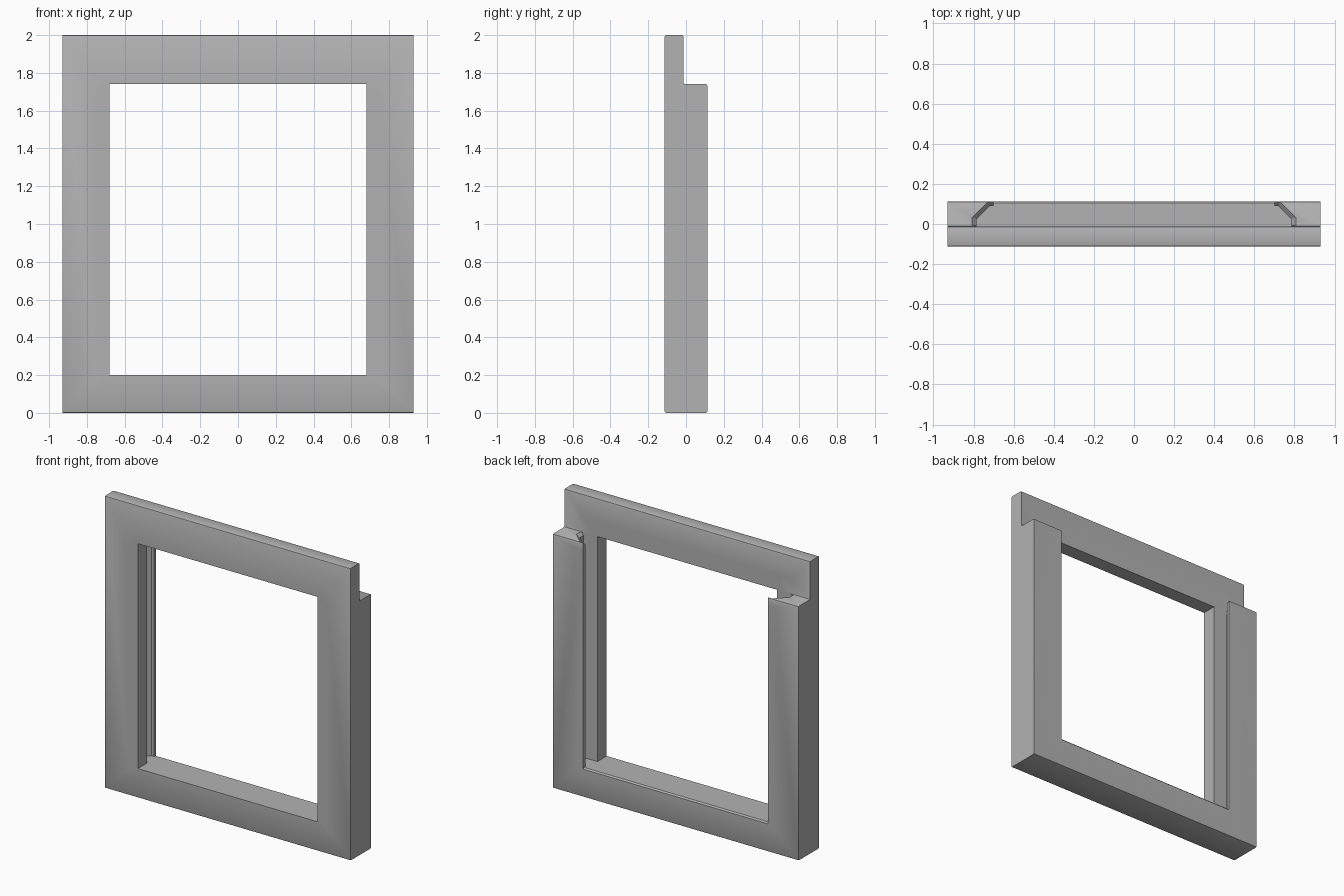
import bpy
import bmesh

cube = bpy.data.objects.get("Cube")
if cube:
    bpy.data.objects.remove(cube, do_unlink=True)

FRONT, STEP, BACK = -0.113, -0.013, 0.113   # depth levels
HALF, LEDGE, TOP, SILL = 0.93, 1.74, 2.0, 0.2

grey = bpy.data.materials.new("plain grey")
grey.use_nodes = True
colour = (0.45, 0.45, 0.45, 1)
grey.diffuse_color = colour
grey.node_tree.nodes["Principled BSDF"].inputs["Base Color"].default_value = colour


def finish(bm, name):
    bmesh.ops.recalc_face_normals(bm, faces=bm.faces)
    mesh = bpy.data.meshes.new(name)
    bm.to_mesh(mesh)
    bm.free()
    mesh.materials.append(grey)
    ob = bpy.data.objects.new(name, mesh)
    bpy.context.collection.objects.link(ob)
    return ob


def prism(lower, upper):
    """Closed solid between two matching loops of points."""
    bm = bmesh.new()
    a = [bm.verts.new(p) for p in lower]
    b = [bm.verts.new(p) for p in upper]
    bm.faces.new(a)
    bm.faces.new(b[::-1])
    for i in range(len(a)):
        j = (i + 1) % len(a)
        bm.faces.new((a[i], b[i], b[j], a[j]))
    return bm


def cut(target, cutter):
    cutter.hide_render = True
    mod = target.modifiers.new("cut", "BOOLEAN")
    mod.operation = "DIFFERENCE"
    mod.solver = "EXACT"
    mod.object = cutter
    bpy.context.view_layer.objects.active = target
    bpy.ops.object.modifier_apply(modifier=mod.name)
    bpy.data.objects.remove(cutter, do_unlink=True)


def box(name, x0, x1, y0, y1, z0, z1):
    ring = [(x0, y0), (x1, y0), (x1, y1), (x0, y1)]
    return finish(prism([(x, y, z0) for x, y in ring],
                        [(x, y, z1) for x, y in ring]), name)


# Stepped slab: full-height front plate with a shorter, thicker back
side = [(FRONT, 0), (BACK, 0), (BACK, LEDGE), (STEP, LEDGE), (STEP, TOP), (FRONT, TOP)]
bm = prism([(-HALF, y, z) for y, z in side], [(HALF, y, z) for y, z in side])
soft = []
for e in bm.edges:
    p, q = (v.co for v in e.verts)
    inner = p.y == q.y == STEP and p.z == q.z == LEDGE
    if abs(p.x - q.x) > 1 and not inner and (p.z == 0 or p.y > FRONT):
        soft.append(e)
bmesh.ops.bevel(bm, geom=soft, offset=0.008, segments=2, profile=0.5, affect="EDGES")
frame = finish(bm, "frame")

# Central opening, wider behind the front lip
cut(frame, box("opening", -0.68, 0.68, -0.3, 0.3, SILL, LEDGE))
cut(frame, box("rear_opening", -0.7, 0.7, STEP, 0.3, SILL, LEDGE + 0.1))

# Eased back edge of the sill
sill = [(BACK - 0.01, SILL + 0.001), (BACK + 0.01, SILL + 0.001), (BACK + 0.01, SILL - 0.019)]
cut(frame, finish(prism([(-0.7, y, z) for y, z in sill],
                        [(0.7, y, z) for y, z in sill]), "sill_bevel"))

# Half-dovetail slots behind the lip, flared at the open top
slot = [(0.69, STEP), (0.785, STEP), (0.785, 0.025), (0.72, 0.09), (0.69, 0.09)]
flare = [(0.69, STEP), (0.808, STEP), (0.808, 0.033), (0.73, 0.11), (0.69, 0.11)]
for s in (-1, 1):
    def ring(points, z):
        return [(s * x, y, z) for x, y in points]
    cut(frame, finish(prism(ring(slot, SILL), ring(slot, LEDGE + 0.1)), "slot"))
    cut(frame, finish(prism(ring(slot, LEDGE - 0.02), ring(flare, LEDGE + 0.001)), "slot_flare"))

# Screw holes: narrow in the front plate, wider through the back
for s in (-1, 1):
    for z in (SILL, 1.66):
        for name, r, y0, y1 in (("hole", 0.024, -0.3, 0.3), ("wide_hole", 0.03, STEP, 0.3)):
            bm = bmesh.new()
            bmesh.ops.create_cone(bm, cap_ends=True, segments=32, radius1=r, radius2=r, depth=y1 - y0)
            for v in bm.verts:
                x, h, d = v.co
                v.co = (s * 0.728 + x, (y0 + y1) / 2 + d, z + h)
            cut(frame, finish(bm, name))

# Smooth only the rounded edges and holes
bpy.ops.object.select_all(action="DESELECT")
frame.select_set(True)
bpy.context.view_layer.objects.active = frame
bpy.ops.object.shade_smooth_by_angle(angle=0.5)
